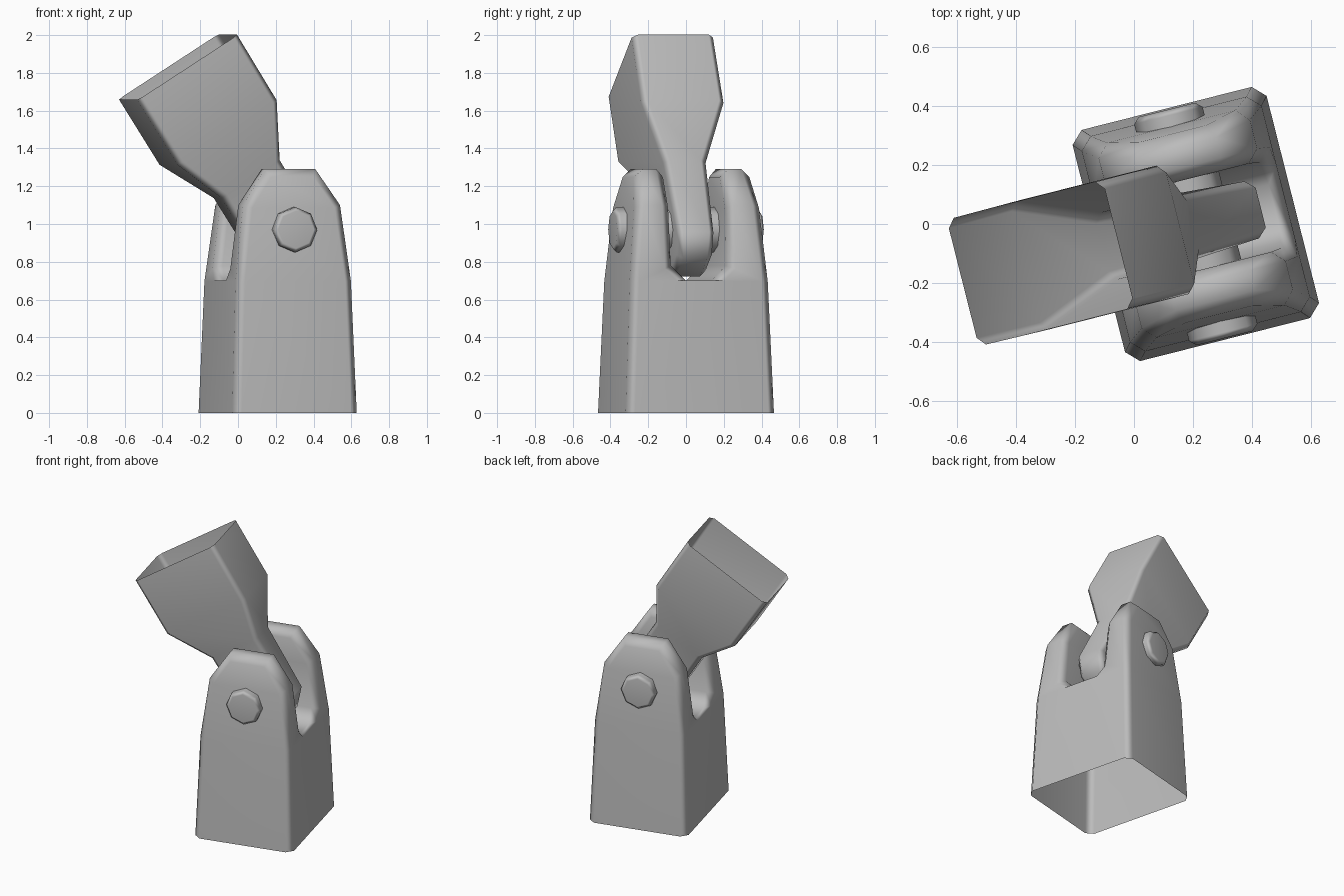
import bpy, bmesh
from math import radians, cos, sin, pi
from mathutils import Matrix

if "Cube" in bpy.data.objects:
    bpy.data.objects.remove(bpy.data.objects["Cube"], do_unlink=True)

grey = bpy.data.materials.new("plain grey")
grey.use_nodes = True
COLOUR = (0.5, 0.5, 0.5, 1)
grey.diffuse_color = COLOUR
grey.node_tree.nodes["Principled BSDF"].inputs["Base Color"].default_value = COLOUR

# The joint is turned on the ground; the arm tilts about the pin
FRAME = Matrix.Translation((0.21, 0, 0)) @ Matrix.Rotation(radians(14.2), 4, 'Z')
PIVOT = FRAME @ Matrix.Translation((0, 0, 0.97))
TILT = PIVOT @ Matrix.Rotation(radians(-32.3), 4, 'Y')


def finish(name, bm, matrix, bevel, limit=60):
    """Chamfer the sharp edges, shade smooth and place the part."""
    bmesh.ops.remove_doubles(bm, verts=bm.verts, dist=0.0005)
    bmesh.ops.recalc_face_normals(bm, faces=bm.faces)
    sharp = [e for e in bm.edges
             if len(e.link_faces) == 2 and e.calc_face_angle() > radians(limit)]
    bmesh.ops.bevel(bm, geom=sharp, offset=bevel, segments=1,
                    affect='EDGES', clamp_overlap=True)
    mesh = bpy.data.meshes.new(name)
    bm.to_mesh(mesh)
    bm.free()
    mesh.materials.append(grey)
    obj = bpy.data.objects.new(name, mesh)
    bpy.context.collection.objects.link(obj)
    obj.matrix_world = matrix
    bpy.ops.object.select_all(action='DESELECT')
    obj.select_set(True)
    bpy.context.view_layer.objects.active = obj
    bpy.ops.object.shade_smooth_by_angle(angle=radians(60))
    weighted = obj.modifiers.new("Weighted normals", 'WEIGHTED_NORMAL')
    weighted.keep_sharp = True
    return obj


def add_face(bm, points):
    bm.faces.new([bm.verts.new(p) for p in points])


# Forked base: half widths by height, open underneath
HALF_WIDTH = [(0, 0.34), (0.7, 0.315), (1.1, 0.265), (1.29, 0.138)]


def half_width(z):
    for (z0, w0), (z1, w1) in zip(HALF_WIDTH, HALF_WIDTH[1:]):
        if z <= z1:
            return w0 + (w1 - w0) * (z - z0) / (z1 - z0)


outer = [(0.405, 0), (0.377, 0.7), (0.34, 1.1), (0.31, 1.29)]
slot = [(0.155, 1.29), (0.155, 1.1), (0.15, 0.78), (0.07, 0.7)]


def mirrored(points):
    return [(-y, z) for y, z in points]


body = [outer[0], outer[1], slot[3]]
body += mirrored(body)[::-1]
lug = [slot[3], outer[1], outer[2], slot[1], slot[2]]
lug_top = [slot[1], outer[2], outer[3], slot[0]]

bm = bmesh.new()
for side in (-1, 1):
    for panel in (body, lug, lug_top, mirrored(lug), mirrored(lug_top)):
        add_face(bm, [(side * half_width(z), y, z) for y, z in panel])
outline = outer + slot
outline += mirrored(outline)[::-1]
for (y0, z0), (y1, z1) in zip(outline, outline[1:]):
    w0, w1 = half_width(z0), half_width(z1)
    add_face(bm, [(-w0, y0, z0), (w0, y0, z0), (w1, y1, z1), (-w1, y1, z1)])
finish("forked_base", bm, FRAME, 0.042)

# Tilted socket arm: (height along arm, half width, half depth), open on top
SECTIONS = [(1.018, 0.323, 0.222), (0.607, 0.32, 0.225), (0.315, 0.187, 0.115),
            (-0.13, 0.187, 0.1), (-0.235, 0.09, 0.095)]
bm = bmesh.new()
rings = [[(sx * w, sy * d, z) for sx, sy in ((-1, -1), (1, -1), (1, 1), (-1, 1))]
         for z, w, d in SECTIONS]
for upper, lower in zip(rings, rings[1:]):
    for i in range(4):
        j = (i + 1) % 4
        add_face(bm, [upper[i], upper[j], lower[j], lower[i]])
add_face(bm, rings[-1])
finish("socket_arm", bm, TILT, 0.03)

# Eight-sided hinge pin through both lugs
bm = bmesh.new()
circle = [(0.12 * cos(k * pi / 4), 0.12 * sin(k * pi / 4)) for k in range(8)]
for y in (-0.4, 0.4):
    add_face(bm, [(x, y, z) for x, z in circle])
for k in range(8):
    (x0, z0), (x1, z1) = circle[k], circle[(k + 1) % 8]
    add_face(bm, [(x0, -0.4, z0), (x1, -0.4, z1), (x1, 0.4, z1), (x0, 0.4, z0)])
finish("hinge_pin", bm, PIVOT, 0.02)
